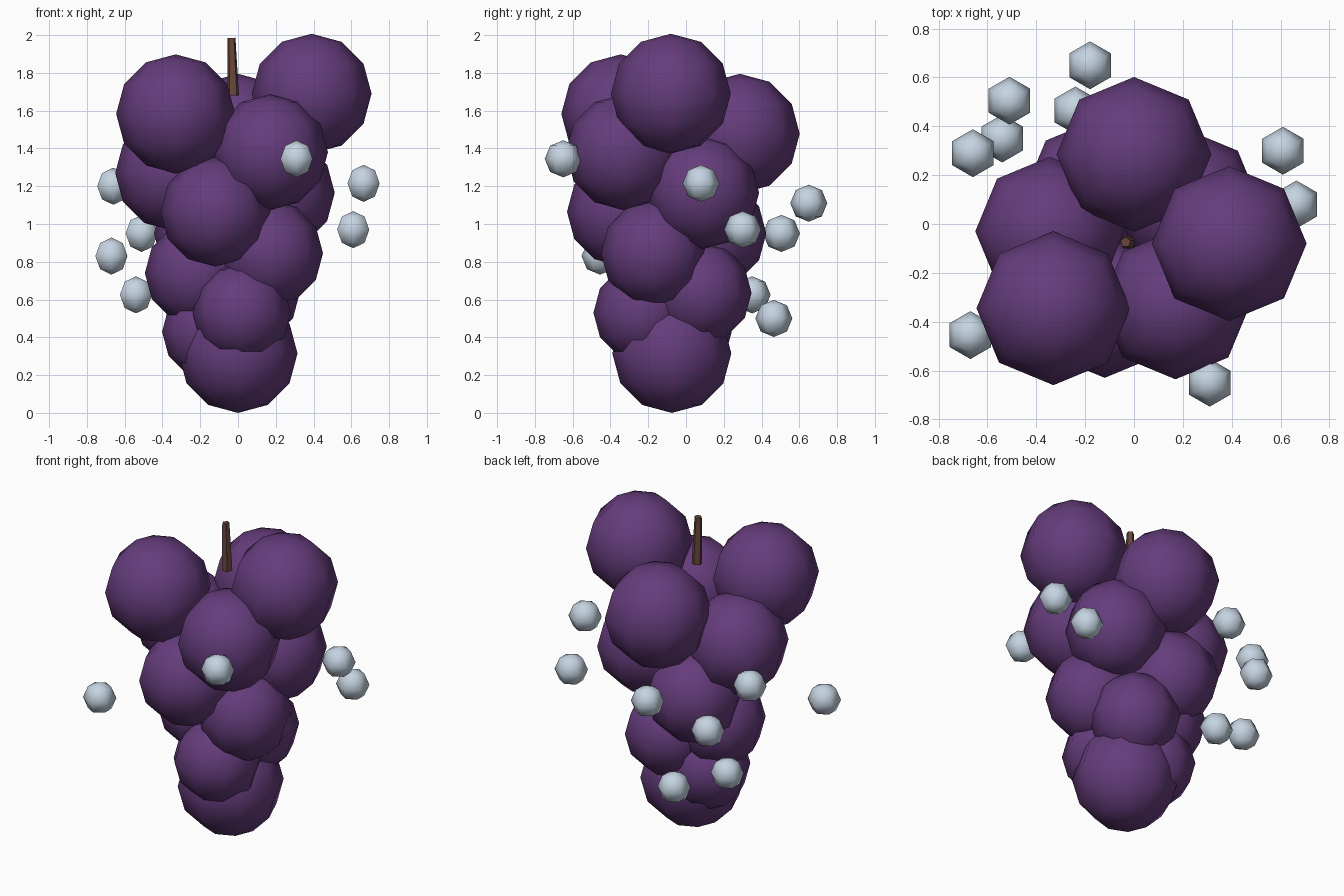
import bpy

if "Cube" in bpy.data.objects:
    bpy.data.objects.remove(bpy.data.objects["Cube"], do_unlink=True)


def material(name, rgb):
    mat = bpy.data.materials.new(name)
    mat.use_nodes = True
    mat.diffuse_color = (*rgb, 1)
    mat.node_tree.nodes["Principled BSDF"].inputs["Base Color"].default_value = (*rgb, 1)
    return mat


purple = material("grape purple", (0.13, 0.045, 0.20))
pale = material("dew pale blue", (0.56, 0.66, 0.76))
brown = material("stem brown", (0.14, 0.065, 0.045))


def finish(name, mat, smooth=True):
    obj = bpy.context.object
    obj.name = name
    obj.data.materials.append(mat)
    if smooth:
        bpy.ops.object.shade_smooth()
    return obj


def ball(name, centre, radius, sides, rings, mat):
    bpy.ops.mesh.primitive_uv_sphere_add(
        segments=sides, ring_count=rings, radius=radius, location=centre)
    return finish(name, mat)


# Berries spiralling from the top down to the tip: x, y, z, radius
berries = [
    (0.39, -0.08, 1.69, 0.317),
    (-0.33, -0.345, 1.583, 0.315),
    (0.0, 0.285, 1.478, 0.317),
    (0.17, -0.33, 1.38, 0.306),
    (-0.345, -0.03, 1.27, 0.305),
    (0.215, 0.09, 1.165, 0.297),
    (-0.12, -0.34, 1.065, 0.29),
    (-0.16, 0.14, 0.95, 0.285),
    (0.17, -0.17, 0.845, 0.28),
    (-0.22, -0.03, 0.74, 0.273),
    (0.06, 0.08, 0.635, 0.267),
    (0.02, -0.23, 0.53, 0.26),
    (-0.15, -0.01, 0.43, 0.252),
    (0.0, -0.075, 0.315, 0.315),
]
for i, (x, y, z, r) in enumerate(berries, 1):
    ball(f"berry_{i}", (x, y, z), r, 8, 6, purple)

# Dew drops floating around the bunch
drops = [
    (0.31, -0.65, 1.345), (0.665, 0.08, 1.215), (0.61, 0.30, 0.97),
    (-0.18, 0.65, 1.11), (-0.51, 0.505, 0.95), (-0.54, 0.35, 0.625),
    (-0.24, 0.465, 0.5), (-0.66, 0.29, 1.2), (-0.67, -0.455, 0.83),
]
for i, centre in enumerate(drops, 1):
    ball(f"dew_drop_{i}", centre, 0.098, 6, 4, pale)

# Tapered stem
bpy.ops.mesh.primitive_cone_add(
    vertices=5, radius1=0.032, radius2=0.022, depth=0.305,
    location=(-0.03, -0.075, 1.833), rotation=(0, -0.03, 0))
finish("stem", brown, smooth=False)
